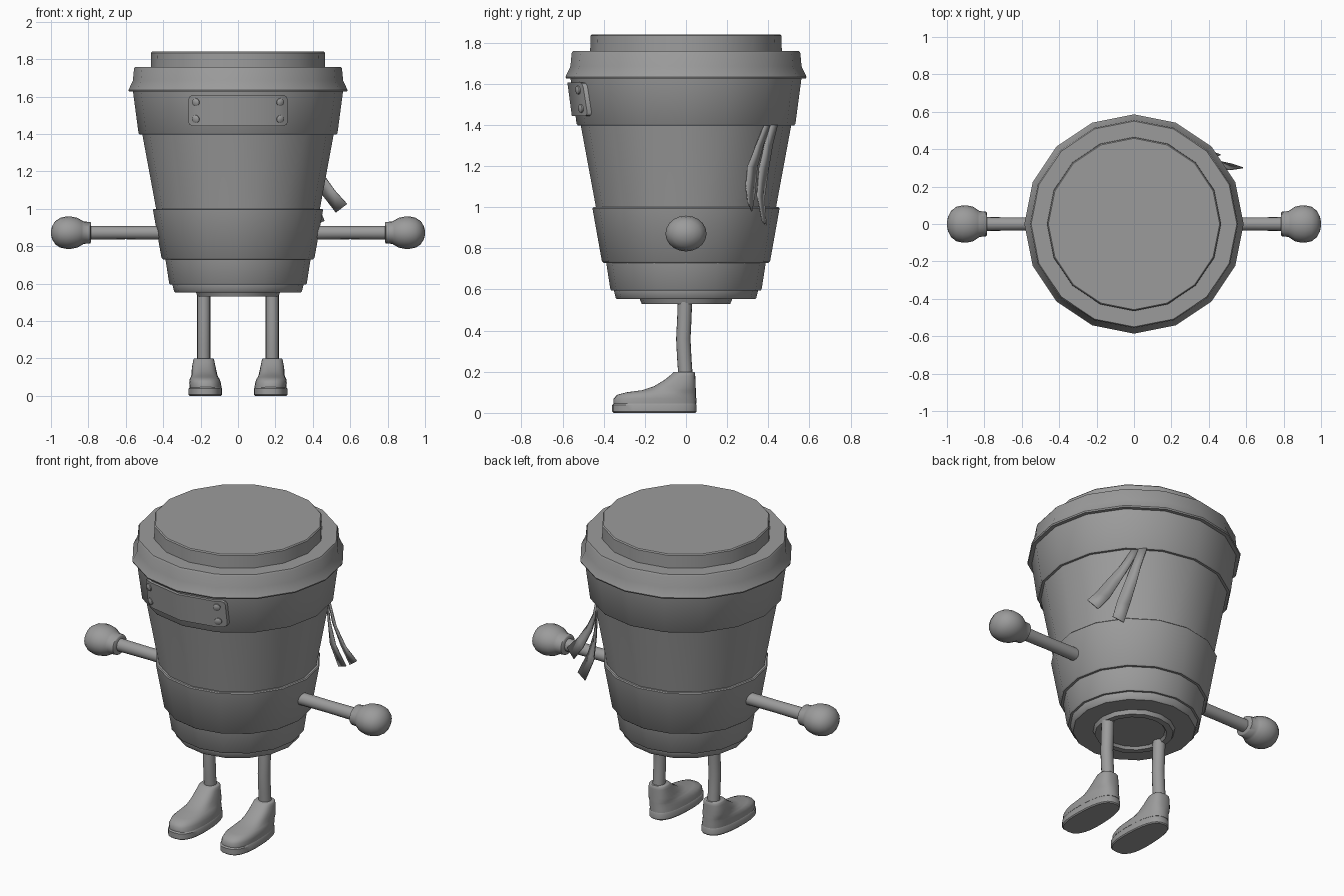
import bpy, bmesh, math
from mathutils import Vector

if "Cube" in bpy.data.objects:
    bpy.data.objects.remove(bpy.data.objects["Cube"])

grey = bpy.data.materials.new("plain grey")
grey.diffuse_color = (0.33, 0.33, 0.33, 1)
grey.use_nodes = True
grey.node_tree.nodes["Principled BSDF"].inputs["Base Color"].default_value = grey.diffuse_color


def finish(name, bm, angle=35, recalc=True):
    if recalc:
        bmesh.ops.recalc_face_normals(bm, faces=bm.faces)
    me = bpy.data.meshes.new(name)
    bm.to_mesh(me)
    bm.free()
    me.materials.append(grey)
    ob = bpy.data.objects.new(name, me)
    bpy.context.collection.objects.link(ob)
    bpy.ops.object.select_all(action='DESELECT')
    ob.select_set(True)
    bpy.context.view_layer.objects.active = ob
    bpy.ops.object.shade_smooth_by_angle(angle=math.radians(angle))
    return ob


def loft(name, loops, cap_start=True, cap_end=True, angle=35):
    """Skin a list of closed point loops."""
    bm = bmesh.new()
    rings = [[bm.verts.new(p) for p in loop] for loop in loops]
    n = len(rings[0])
    for a, b in zip(rings, rings[1:]):
        for i in range(n):
            j = (i + 1) % n
            bm.faces.new((a[i], a[j], b[j], b[i]))
    if cap_start:
        bm.faces.new(rings[0][::-1])
    if cap_end:
        bm.faces.new(rings[-1])
    return finish(name, bm, angle)


def ring(r, n, place):
    return [place(r * math.cos(2 * math.pi * i / n), r * math.sin(2 * math.pi * i / n))
            for i in range(n)]


def lathe_z(name, profile, n=16, x=0, y=0, caps=(True, True)):
    return loft(name, [ring(r, n, lambda a, b, z=z: (x + a, y + b, z)) for r, z in profile], *caps)


def lathe_x(name, profile, side, n=20, wide=1.0):
    return loft(name, [ring(r, n, lambda a, b, h=h: (side * h, a * wide, 0.872 + b))
                       for r, h in profile], angle=50)


# Cup: stacked tapering rings
lathe_z("cup_base", [(0.17, 0.545), (0.18, 0.53), (0.215, 0.53), (0.225, 0.553), (0.335, 0.553),
                     (0.342, 0.56), (0.35, 0.593), (0.35, 0.60)], caps=(True, False))
lathe_z("cup_body", [(0.34, 0.594), (0.362, 0.594), (0.368, 0.602), (0.388, 0.73), (0.512, 1.40)],
        caps=(False, False))
lathe_z("cup_sleeve", [(0.385, 0.73), (0.402, 0.73), (0.409, 0.737), (0.455, 0.995),
                       (0.45, 1.0), (0.43, 1.0)], caps=(False, False))
lathe_z("cup_collar", [(0.505, 1.398), (0.526, 1.398), (0.532, 1.405), (0.562, 1.63)],
        caps=(False, False))
lathe_z("lid", [(0.55, 1.626), (0.583, 1.626), (0.586, 1.634), (0.562, 1.685), (0.556, 1.75),
                (0.55, 1.759), (0.466, 1.759), (0.464, 1.834), (0.458, 1.84)], caps=(False, True))


# Name plate: curved sheet wrapped on the collar
def collar_y(x, z, off):
    r = 0.532 + (z - 1.405) * 0.133 + off
    c = r * math.cos(math.pi / 8)          # first facet runs from angle 0 to 22.5 degrees
    s = r * math.sin(math.pi / 8)
    x = abs(x)
    if x <= s:
        return -(r + (c - r) * x / s)
    return -(c - (x - s) * math.tan(math.radians(33.75)))


half = [(0.0, 0.0), (0.12, 0.0), (0.215, 0.0), (0.245, 0.0), (0.258, 0.006), (0.265, 0.02)]
cols = [(-x, d) for x, d in half[:0:-1]] + half
plate = []
for x, d in cols:
    lo, hi = 1.443 + d, 1.607 - d
    plate.append([(x, collar_y(x, z, o), z)
                  for z, o in ((lo, -0.01), (lo, 0.018), (hi, 0.018), (hi, -0.01))])
loft("front_plate", plate)

# Screws at the plate corners
for sx in (-1, 1):
    for z in (1.48, 1.57):
        x = sx * 0.225
        y0 = collar_y(x, z, 0.018)
        n = Vector((sx * 0.42, -0.9, -0.11)).normalized()
        u = n.cross(Vector((0, 0, 1))).normalized()
        v = n.cross(u)
        c = Vector((x, y0, z))
        loft("plate_screw", [ring(r, 12, lambda a, b, h=h: c + u * a + v * b + n * h)
                             for r, h in ((0.021, -0.005), (0.021, 0.005), (0.013, 0.010))])


# Ribbons hanging at the back right
def ribbon(name, rows):
    bm = bmesh.new()
    vs = [[bm.verts.new(p) for p in row] for row in rows]
    for (a, b), (c, d) in zip(vs, vs[1:]):
        bm.faces.new((a, b, d, c))
    ob = finish(name, bm)
    m = ob.modifiers.new("thickness", 'SOLIDIFY')
    m.thickness = 0.006
    m.offset = 0


ribbon("ribbon_long", [
    ((0.335, 0.38, 1.40), (0.305, 0.41, 1.40)), ((0.38, 0.34, 1.30), (0.34, 0.375, 1.30)),
    ((0.445, 0.30, 1.20), (0.39, 0.345, 1.19)), ((0.515, 0.29, 1.10), (0.455, 0.335, 1.07)),
    ((0.583, 0.30, 1.025), (0.524, 0.32, 0.98))])
ribbon("ribbon_short", [
    ((0.31, 0.41, 1.40), (0.28, 0.445, 1.40)), ((0.335, 0.38, 1.30), (0.30, 0.42, 1.30)),
    ((0.365, 0.355, 1.19), (0.32, 0.40, 1.18)), ((0.41, 0.345, 1.06), (0.35, 0.38, 1.04)),
    ((0.462, 0.37, 0.935), (0.40, 0.39, 0.91))])


# Shoe outline: toe towards -y, separate toe and heel widths
def shoe_loop(x, z, toe, heel, wt, wh, n=28):
    pts = []
    mid, half_len = (toe + heel) / 2, (heel - toe) / 2
    for i in range(n):
        t = 2 * math.pi * i / n
        c, s = math.cos(t), math.sin(t)
        py = math.copysign(abs(c) ** 0.8, c)
        px = math.copysign(abs(s) ** 0.75, s)
        w = wt + (wh - wt) * (py + 1) / 2
        pts.append((x + w * px, mid + half_len * py, z))
    return pts


upper = [(0.045, -0.352, 0.05, 0.092, 0.08), (0.07, -0.352, 0.05, 0.09, 0.079),
         (0.088, -0.335, 0.049, 0.083, 0.078), (0.1, -0.29, 0.049, 0.07, 0.077),
         (0.11, -0.215, 0.048, 0.062, 0.076), (0.13, -0.155, 0.047, 0.062, 0.072),
         (0.16, -0.105, 0.046, 0.06, 0.064), (0.18, -0.08, 0.045, 0.057, 0.059),
         (0.195, -0.063, 0.044, 0.054, 0.055), (0.2, -0.057, 0.04, 0.05, 0.05)]
sole = [(0.0, -0.352, 0.046, 0.09, 0.078), (0.006, -0.359, 0.051, 0.096, 0.083),
        (0.038, -0.359, 0.051, 0.096, 0.083), (0.046, -0.352, 0.047, 0.09, 0.079)]

# Limbs on both sides
for side, tag in ((-1, "left"), (1, "right")):
    lathe_x(tag + "_arm", [(0.037, 0.38), (0.035, 0.6), (0.037, 0.81)], side, 16)
    lathe_x(tag + "_hand", [(0.05, 0.785), (0.057, 0.79), (0.06, 0.825), (0.066, 0.835),
                            (0.08, 0.86), (0.086, 0.89), (0.087, 0.915), (0.08, 0.95),
                            (0.062, 0.977), (0.035, 0.994), (0.01, 1.0)], side, 20, 1.15)
    leg = [(-0.005, 0.545), (-0.008, 0.46), (-0.013, 0.36), (-0.008, 0.26), (-0.003, 0.19)]
    loft(tag + "_leg", [ring(0.035, 16, lambda a, b: (side * 0.183 + a, y + b, z)) for y, z in leg])
    x = side * 0.174
    loft(tag + "_shoe", [shoe_loop(x + side * 0.009 * min(1, (z - 0.045) / 0.1), z, *rest)
                         for z, *rest in upper], angle=50)
    loft(tag + "_sole", [shoe_loop(x, *row) for row in sole])
